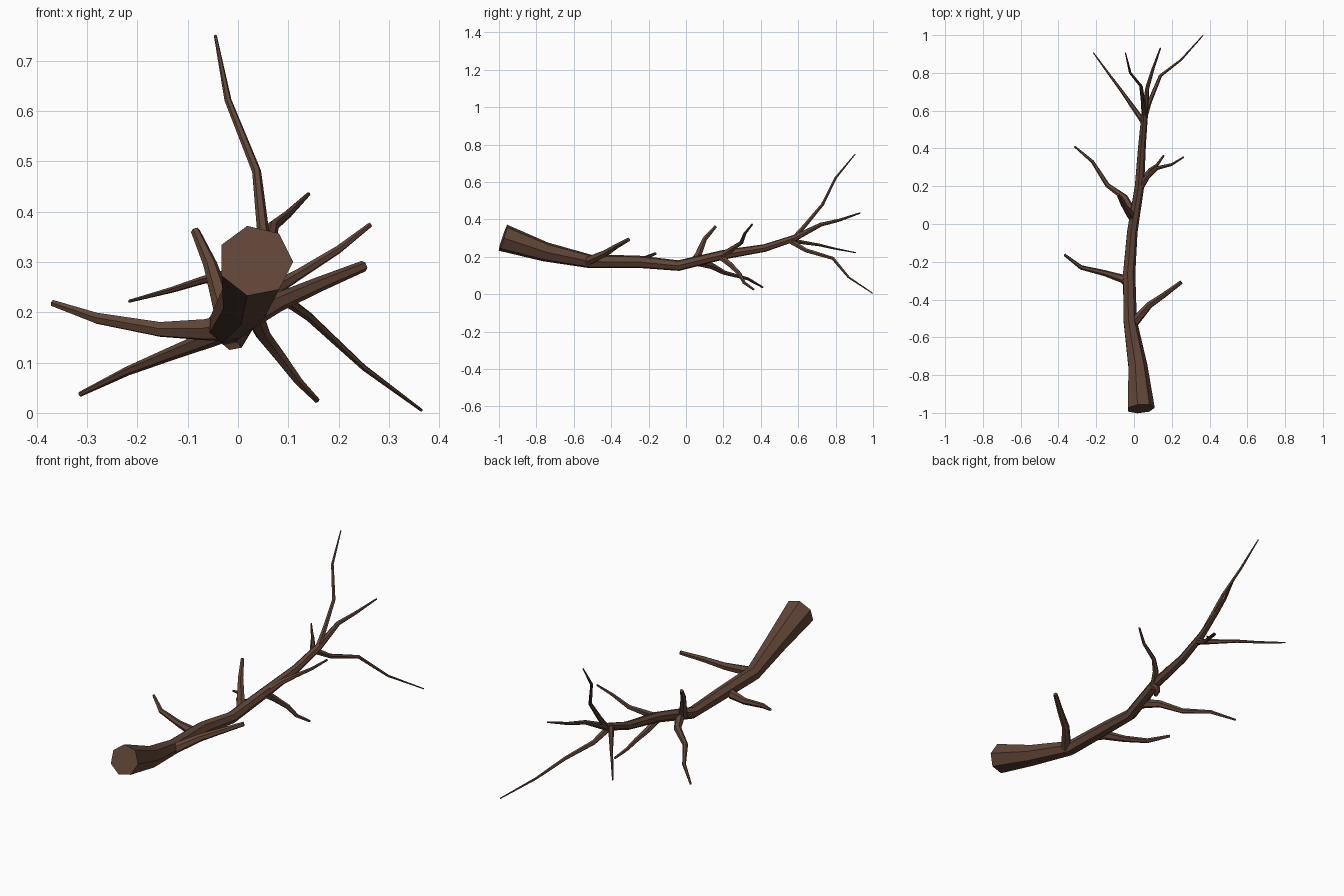
import bpy, bmesh, math
from mathutils import Vector

bark = bpy.data.materials.new("bark")
bark.diffuse_color = (0.12, 0.06, 0.038, 1)


def limb(name, pts, sides):
    """Tapered polygonal tube through (x, y, z, radius) points, closed at both ends."""
    bm = bmesh.new()
    p = [Vector(q[:3]) for q in pts]
    u = Vector((1, 0, 0))
    rings = []
    for i, q in enumerate(pts):
        a = (p[i] - p[i - 1]).normalized() if i else Vector()
        b = (p[i + 1] - p[i]).normalized() if i < len(p) - 1 else Vector()
        t = (a + b).normalized()
        u = (u - t * u.dot(t)).normalized()
        v = u.cross(t)
        ring = []
        for k in range(sides):
            w = 2 * math.pi * k / sides
            ring.append(bm.verts.new(p[i] + q[3] * (math.cos(w) * u - math.sin(w) * v)))
        rings.append(ring)
    for r, s in zip(rings, rings[1:]):
        for k in range(sides):
            n = (k + 1) % sides
            bm.faces.new((r[k], r[n], s[n], s[k]))
    bm.faces.new(rings[0])
    bm.faces.new(rings[-1])
    bmesh.ops.recalc_face_normals(bm, faces=bm.faces)
    me = bpy.data.meshes.new(name)
    bm.to_mesh(me)
    bm.free()
    me.materials.append(bark)
    ob = bpy.data.objects.new(name, me)
    bpy.context.collection.objects.link(ob)
    bpy.context.view_layer.objects.active = ob
    ob.select_set(True)
    return ob


# Main stem, from the thick cut end to its tip
limb("main_stem", [
    (.035, -.978, .302, .075), (.018, -.75, .226, .053), (-.022, -.51, .175, .037),
    (-.027, -.26, .174, .034), (-.01, -.04, .153, .029), (.028, .2, .211, .026),
    (.042, .42, .247, .021), (.056, .58, .3, .018), (.07, .72, .372, .011),
    (.1, .82, .396, .008), (.14, .932, .435, .004)], 7)

# Lower side branches
limb("lower_right_branch", [
    (-.015, -.54, .17, .027), (.08, -.43, .22, .019),
    (.16, -.375, .255, .015), (.25, -.308, .292, .011)], 6)
limb("lower_left_branch", [
    (-.02, -.32, .17, .03), (-.06, -.29, .165, .023), (-.155, -.26, .166, .016),
    (-.28, -.23, .188, .012), (-.368, -.163, .218, .007)], 6)

# Middle branches
limb("middle_left_branch", [
    (-.008, .06, .172, .024), (-.05, .14, .15, .018), (-.14, .205, .115, .013),
    (-.22, .33, .083, .009), (-.314, .41, .037, .005)], 6)
limb("middle_upper_branch", [
    (-.01, .04, .17, .026), (-.03, .065, .21, .02), (-.055, .1, .295, .014),
    (-.085, .158, .362, .009)], 6)
limb("middle_right_branch", [
    (.03, .19, .205, .02), (.07, .25, .245, .015), (.12, .295, .275, .011),
    (.2, .315, .325, .008), (.263, .354, .374, .005)], 6)
limb("middle_lower_branch", [
    (.028, .18, .205, .02), (.05, .24, .155, .015), (.085, .285, .11, .012),
    (.12, .31, .063, .009), (.157, .362, .025, .006)], 6)

# Upper twigs
limb("upper_right_twig", [
    (.05, .55, .29, .017), (.08, .64, .235, .012), (.14, .785, .192, .009),
    (.25, .87, .09, .006), (.365, .998, .005, .003)], 6)
limb("upper_left_twig", [
    (.05, .54, .29, .015), (-.07, .71, .264, .008), (-.13, .79, .245, .006),
    (-.216, .908, .222, .003)], 6)
limb("upper_vertical_twig", [
    (.055, .57, .29, .016), (.05, .63, .36, .012), (.037, .73, .48, .009),
    (-.02, .8, .622, .007), (-.045, .905, .75, .003)], 6)

bpy.ops.object.shade_smooth_by_angle(angle=math.radians(40))
